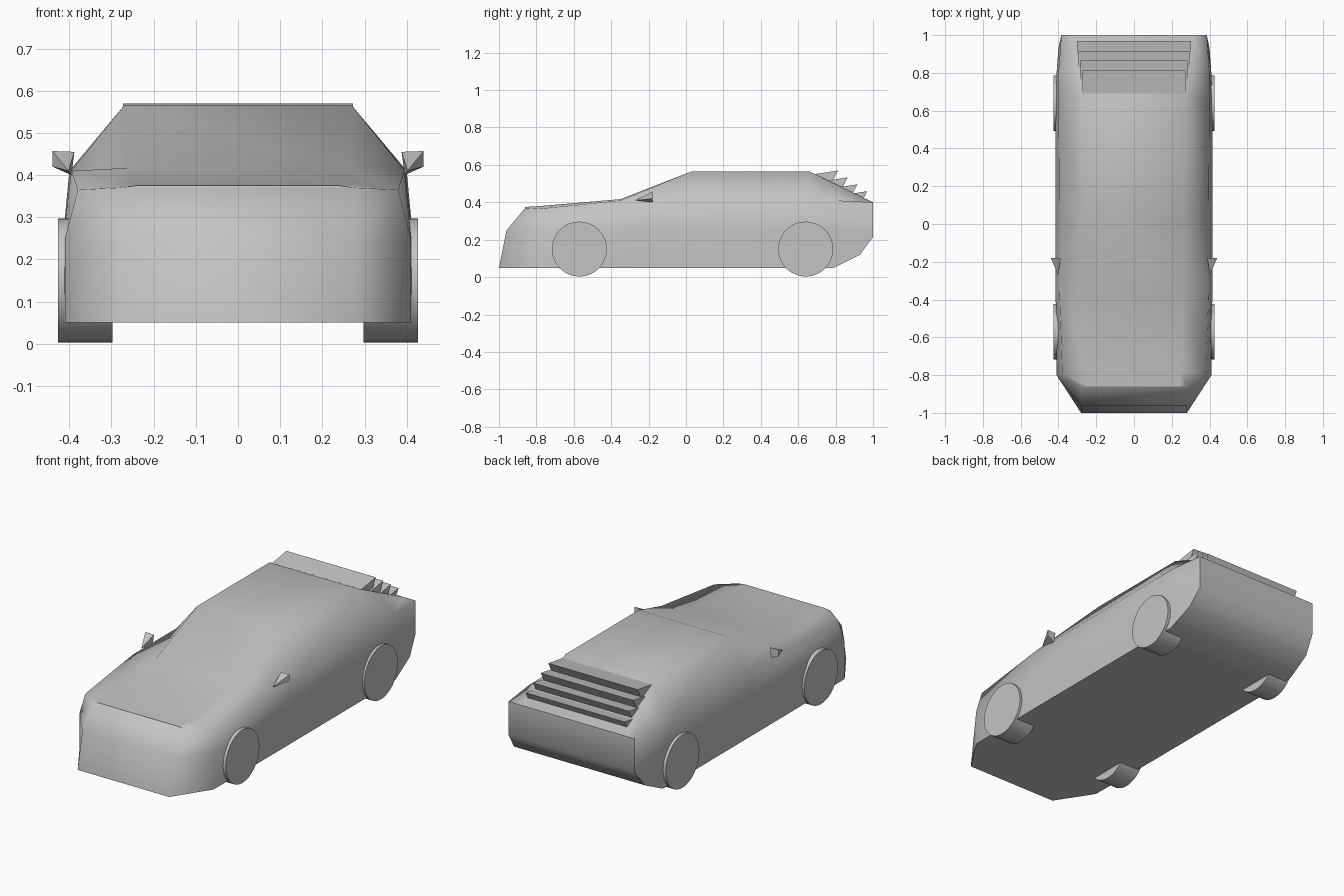
import bpy
import bmesh
import math
from mathutils import Matrix, Vector

default_cube = bpy.data.objects.get("Cube")
if default_cube:
    bpy.data.objects.remove(default_cube, do_unlink=True)

# Single flat colour for the whole car
GREY = (0.55, 0.55, 0.55, 1.0)
paint = bpy.data.materials.new("plain grey")
paint.use_nodes = True
paint.diffuse_color = GREY
paint.node_tree.nodes["Principled BSDF"].inputs["Base Color"].default_value = GREY


def finish(name, bm, smooth_angle=None):
    """Turn a bmesh into a named, painted object."""
    bmesh.ops.recalc_face_normals(bm, faces=bm.faces[:])
    mesh = bpy.data.meshes.new(name)
    bm.to_mesh(mesh)
    bm.free()
    mesh.materials.append(paint)
    obj = bpy.data.objects.new(name, mesh)
    bpy.context.collection.objects.link(obj)
    if smooth_angle:
        bpy.ops.object.select_all(action="DESELECT")
        obj.select_set(True)
        bpy.context.view_layer.objects.active = obj
        bpy.ops.object.shade_smooth_by_angle(angle=math.radians(smooth_angle))
    return obj


# Body: half cross-sections from nose to tail, each listing the
# sill, mid-side, beltline and roof-edge points as (x, y, z)
stations = [
    [(.28, -1, .05), (.28, -.96, .25), (.28, -.86, .37), (.24, -.86, .375)],
    [(.41, -.8, .05), (.41, -.8, .25), (.38, -.79, .365), (.25, -.78, .38)],
    [(.415, -.35, .05), (.415, -.35, .25), (.395, -.35, .41), (.26, -.35, .417)],
    [(.415, .03, .05), (.415, .03, .25), (.395, .03, .41), (.27, .03, .565)],
    [(.415, .66, .05), (.415, .66, .25), (.4, .66, .41), (.27, .66, .565)],
    [(.41, .79, .05), (.41, .8, .25), (.4, .8, .41), (.295, .8, .497)],
    [(.4, .93, .12), (.385, 1, .215), (.385, 1, .4), (.31, 1, .4)],
]


def build_body():
    bm = bmesh.new()
    rings = []
    for half in stations:
        left = [bm.verts.new(p) for p in half]
        right = [bm.verts.new((-x, y, z)) for x, y, z in half]
        rings.append(left + right[::-1])
    count = len(rings[0])
    for front, back in zip(rings, rings[1:]):
        for i in range(count):
            j = (i + 1) % count
            bm.faces.new((front[i], front[j], back[j], back[i]))
    # Nose and tail panels span between the mirrored halves
    for ring in (rings[0], rings[-1]):
        for i in range(count // 2 - 1):
            bm.faces.new((ring[i], ring[i + 1], ring[-i - 2], ring[-i - 1]))
    return finish("body", bm, 75)


def build_wheel(name, side, y):
    bm = bmesh.new()
    inner, outer, radius = 0.297, 0.427, 0.147
    place = Matrix.Translation((side * (inner + outer) / 2, y, radius + 0.003))
    bmesh.ops.create_cone(
        bm, cap_ends=True, segments=32, radius1=radius, radius2=radius,
        depth=outer - inner, matrix=place @ Matrix.Rotation(math.pi / 2, 4, "Y"))
    return finish(name, bm, 40)


def build_mirror(name, side):
    # Pyramid housing with a flat glass face toward the rear
    bm = bmesh.new()
    glass = [(.388, .455), (.44, .457), (.44, .42), (.395, .4)]
    rim = [bm.verts.new((side * x, -.18, z)) for x, z in glass]
    tip = bm.verts.new((side * .402, -.27, .41))
    bm.faces.new(rim)
    for i in range(len(rim)):
        bm.faces.new((rim[i - 1], rim[i], tip))
    return finish(name, bm)


def build_slat(name, index):
    # Wedge-shaped louvre, stepped down the rear window
    bm = bmesh.new()
    step = Vector((0, .052, -.037)) * index
    half_width = .273 + .01 * index
    wedge = [(.69, .551), (.813, .57), (.775, .5)]
    ends = []
    for side in (1, -1):
        ends.append([bm.verts.new(Vector((side * half_width, y, z)) + step)
                     for y, z in wedge])
        bm.faces.new(ends[-1])
    for i in range(len(wedge)):
        bm.faces.new((ends[0][i - 1], ends[0][i], ends[1][i], ends[1][i - 1]))
    return finish(name, bm)


build_body()
for label, side in (("left", 1), ("right", -1)):
    build_wheel("front_wheel_" + label, side, -.57)
    build_wheel("rear_wheel_" + label, side, .64)
    build_mirror("side_mirror_" + label, side)
for index, label in enumerate(("top", "upper", "lower", "bottom")):
    build_slat("window_louvre_" + label, index)
